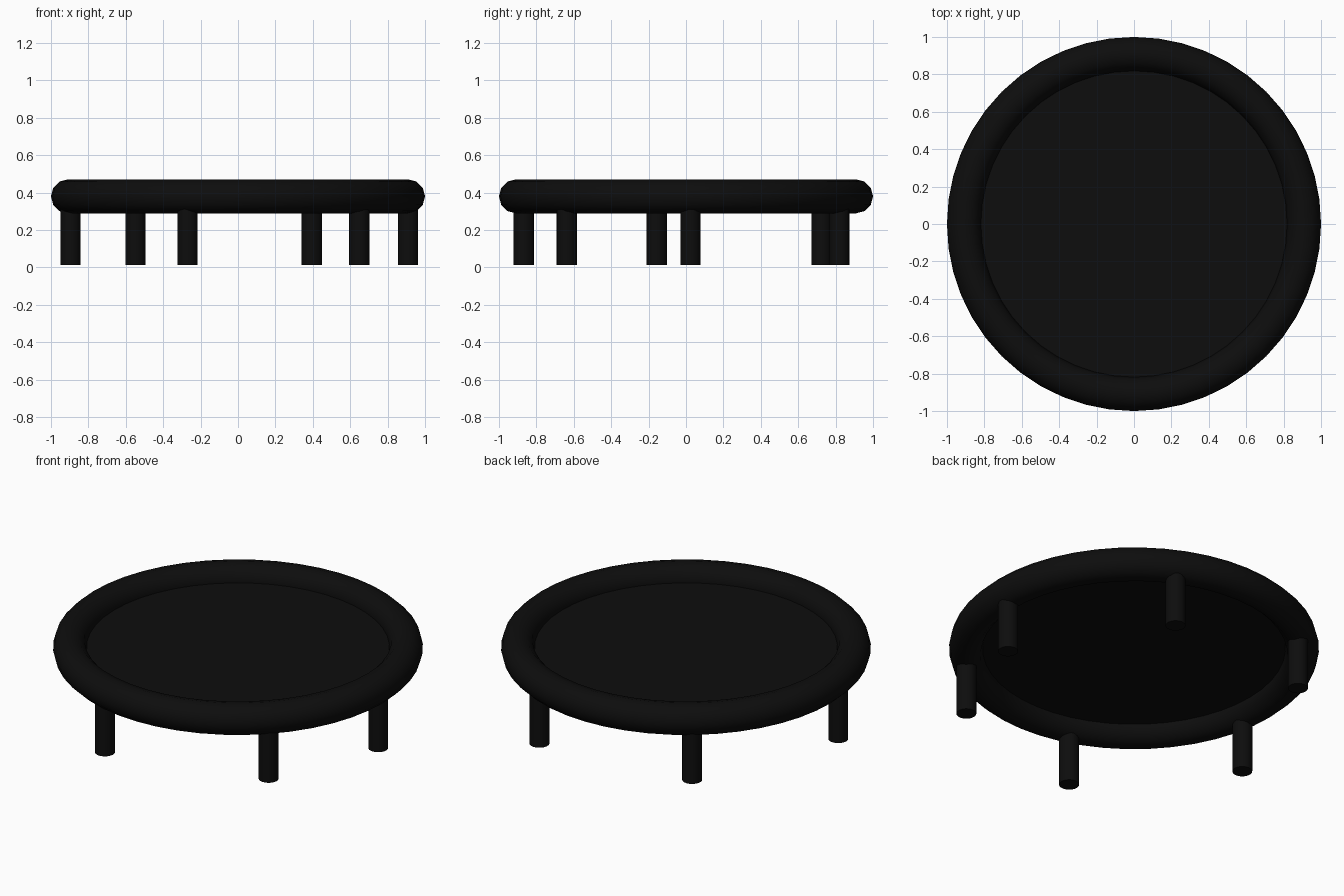
import bpy, bmesh, math

if "Cube" in bpy.data.objects:
    bpy.data.objects.remove(bpy.data.objects["Cube"])

RING_R, TUBE_R, RING_Z = 0.909, 0.091, 0.38
LEG_R, LEG_BOTTOM, LEG_TOP = 0.054, 0.013, 0.36

black = bpy.data.materials.new("black")
black.diffuse_color = (0.004, 0.004, 0.004, 1)
black.use_nodes = True
black.node_tree.nodes["Principled BSDF"].inputs["Base Color"].default_value = black.diffuse_color


def finish(name):
    obj = bpy.context.object
    obj.name = name
    obj.data.materials.append(black)
    bpy.ops.object.shade_smooth_by_angle(angle=math.radians(40))
    return obj


# Padded outer ring
bpy.ops.mesh.primitive_torus_add(major_radius=RING_R, minor_radius=TUBE_R,
                                 major_segments=48, minor_segments=12,
                                 location=(0, 0, RING_Z))
finish("padded_ring")

# Jumping bed stretched across the middle of the ring
bpy.ops.mesh.primitive_cylinder_add(vertices=48, radius=RING_R - TUBE_R + 0.02,
                                    depth=0.004, location=(0, 0, RING_Z))
finish("bed")

# Six legs, slightly unevenly spaced round the ring
for i in range(6):
    a = math.radians(1.5 + 62.8 * i)
    bpy.ops.mesh.primitive_cylinder_add(
        vertices=24, radius=LEG_R, depth=LEG_TOP - LEG_BOTTOM,
        location=(RING_R * math.cos(a), RING_R * math.sin(a), (LEG_TOP + LEG_BOTTOM) / 2))
    finish(f"leg_{i + 1}")
